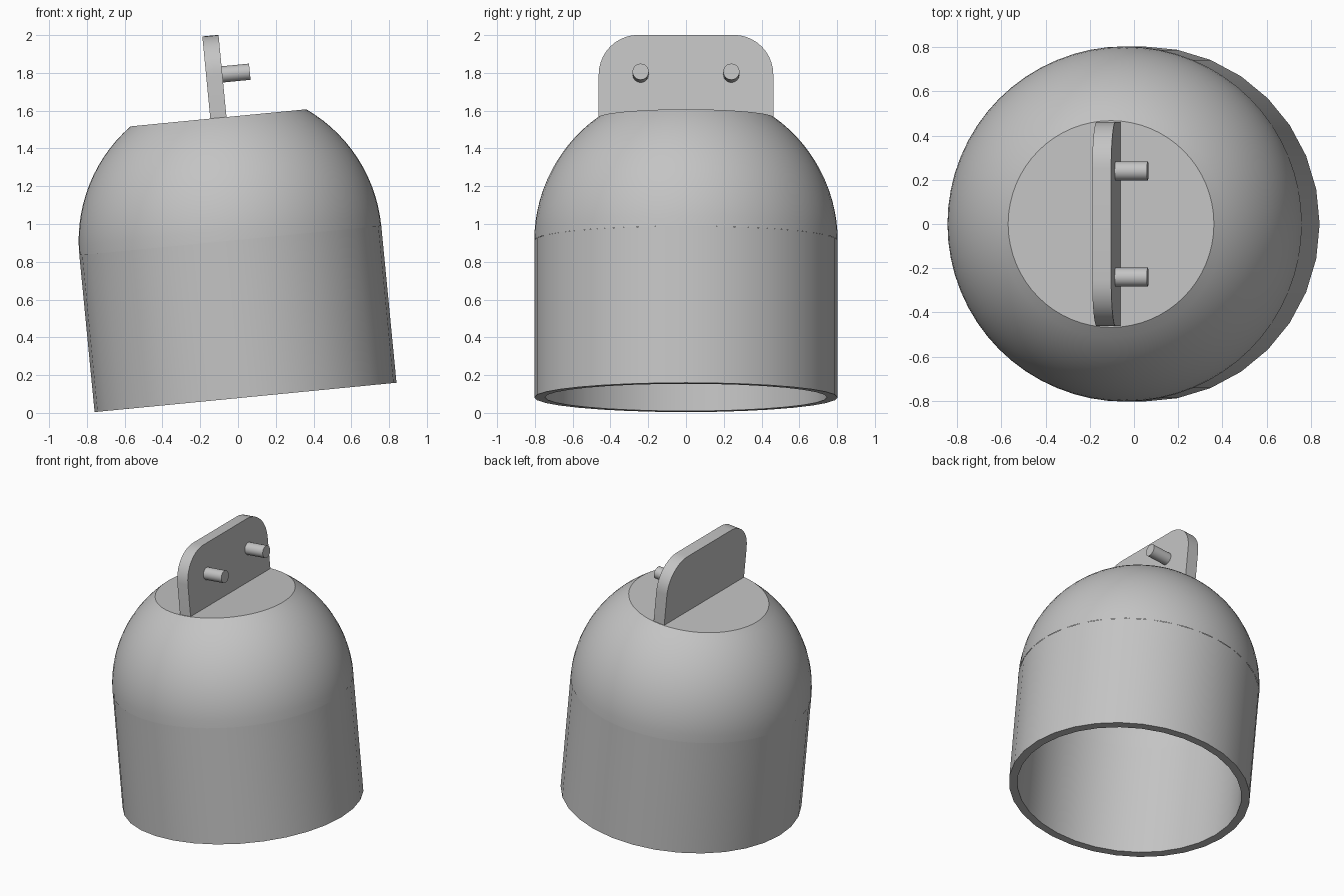
import bpy, bmesh
from math import sin, cos, pi, radians, asin, sqrt
from mathutils import Matrix

cube = bpy.data.objects.get("Cube")
if cube:
    bpy.data.objects.remove(cube, do_unlink=True)

RADIUS, INNER = 0.803, 0.747       # shell radii
SHOULDER = 0.834                   # height where the dome begins
TOP, CAP = 1.487, 0.463            # flat top height and its radius
TILT = Matrix.Translation((0.04, 0, 0.082)) @ Matrix.Rotation(radians(-5.55), 4, 'Y')

grey = bpy.data.materials.new("plain_grey")
grey.use_nodes = True
colour = (0.55, 0.55, 0.55, 1)
grey.diffuse_color = colour
grey.node_tree.nodes["Principled BSDF"].inputs["Base Color"].default_value = colour


def finish(name, bm):
    bmesh.ops.remove_doubles(bm, verts=bm.verts, dist=1e-5)
    bm.transform(TILT)
    mesh = bpy.data.meshes.new(name)
    bm.to_mesh(mesh)
    bm.free()
    mesh.materials.append(grey)
    obj = bpy.data.objects.new(name, mesh)
    bpy.context.collection.objects.link(obj)
    bpy.ops.object.select_all(action='DESELECT')
    obj.select_set(True)
    bpy.context.view_layer.objects.active = obj
    bpy.ops.object.shade_smooth_by_angle(angle=radians(30))


def lathe(bm, profile, sides):
    """Revolve (radius, height) points, listed so that normals face outward."""
    rings = [[bm.verts.new((r * cos(2 * pi * i / sides), r * sin(2 * pi * i / sides), z))
              for i in range(sides)] for r, z in profile]
    for a, b in zip(rings, rings[1:]):
        for i in range(sides):
            j = (i + 1) % sides
            bm.faces.new((a[i], a[j], b[j], b[i]))
    return rings


def arc(radius, top, steps=14):
    end = asin((top - SHOULDER) / radius)
    return [(radius * cos(end * i / steps), SHOULDER + radius * sin(end * i / steps))
            for i in range(steps + 1)]


# Open cylindrical body with a wall and a flat rim
bm = bmesh.new()
lathe(bm, [(INNER, SHOULDER), (INNER, 0), (RADIUS, 0), (RADIUS, SHOULDER)], 32)
finish("body_wall", bm)

# Truncated dome, outer skin and inner skin
bm = bmesh.new()
bm.faces.new(lathe(bm, arc(RADIUS, TOP), 64)[-1])
ceiling = lathe(bm, arc(INNER, TOP - 0.055)[::-1], 64)[0]
bm.faces.new(ceiling[::-1])
finish("dome", bm)

# Upright plate with rounded upper corners
HALF, HEIGHT, THICK, CORNER = 0.462, 0.437, 0.086, 0.21
right = [(HALF, -0.02)] + [
    (HALF - CORNER + CORNER * cos(a), HEIGHT - CORNER + CORNER * sin(a))
    for a in (pi / 2 * i / 10 for i in range(11))]
outline = right + [(-y, z) for y, z in reversed(right)]
bm = bmesh.new()
plate = bm.faces.new([bm.verts.new((-THICK / 2, y, TOP + z)) for y, z in outline])
extruded = bmesh.ops.extrude_face_region(bm, geom=[plate])["geom"]
bmesh.ops.translate(bm, vec=(THICK, 0, 0),
                    verts=[v for v in extruded if isinstance(v, bmesh.types.BMVert)])
bmesh.ops.recalc_face_normals(bm, faces=bm.faces)
finish("top_plate", bm)

# Pair of pegs on one side of the plate
for side, y in (("front", -0.24), ("back", 0.24)):
    bm = bmesh.new()
    place = Matrix.Translation((0.104, y, TOP + 0.227)) @ Matrix.Rotation(pi / 2, 4, 'Y')
    bmesh.ops.create_cone(bm, cap_ends=True, segments=24, radius1=0.043,
                          radius2=0.043, depth=0.17, matrix=place)
    finish(side + "_peg", bm)
